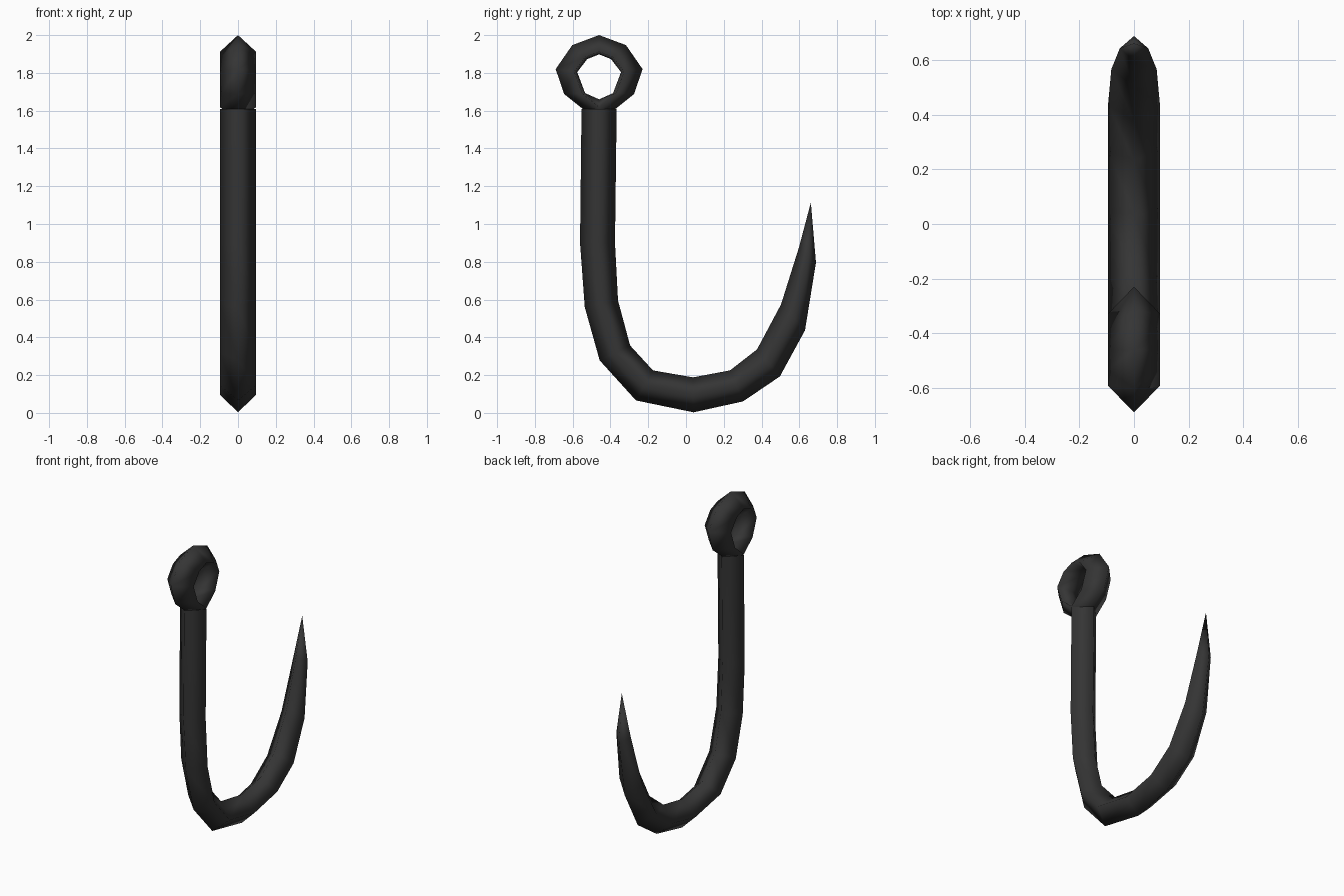
import bpy, bmesh

if "Cube" in bpy.data.objects:
    bpy.data.objects.remove(bpy.data.objects["Cube"])

mat = bpy.data.materials.new("dark_iron")
mat.diffuse_color = (0.035, 0.035, 0.035, 1)
mat.use_nodes = True
mat.node_tree.nodes["Principled BSDF"].inputs["Base Color"].default_value = mat.diffuse_color


def sweep(name, sections, closed=False, tip=None):
    """Four-sided tube in the YZ plane.
    Each section: outer (y, z), inner (y, z), half width, side position 0..1."""
    bm = bmesh.new()
    rings = []
    for oy, oz, iy, iz, w, t in sections:
        my, mz = oy + (iy - oy) * t, oz + (iz - oz) * t
        rings.append([bm.verts.new(c) for c in
                      ((0, oy, oz), (w, my, mz), (0, iy, iz), (-w, my, mz))])
    pairs = list(zip(rings, rings[1:]))
    if closed:
        pairs.append((rings[-1], rings[0]))
    for a, b in pairs:
        for k in range(4):
            n = (k + 1) % 4
            bm.faces.new((a[k], a[n], b[n], b[k]))
    if tip:
        v = bm.verts.new(tip)
        for k in range(4):
            bm.faces.new((rings[-1][k], rings[-1][(k + 1) % 4], v))
    bmesh.ops.recalc_face_normals(bm, faces=bm.faces)
    me = bpy.data.meshes.new(name)
    bm.to_mesh(me)
    bm.free()
    me.shade_smooth()
    me.materials.append(mat)
    ob = bpy.data.objects.new(name, me)
    bpy.context.collection.objects.link(ob)
    return ob


# Shank, bend and point in one tapering tube
W = 0.095
hook = [
    (-.553, 1.61, -.367, 1.61, W), (-.561, .90, -.376, .90, W),
    (-.536, .56, -.360, .595, W), (-.457, .278, -.296, .357, W),
    (-.265, .066, -.175, .225, W), (.040, .003, .037, .188, W),
    (.302, .061, .233, .225, W), (.497, .193, .376, .336, W),
    (.630, .437, .503, .574, .083), (.688, .796, .598, .876, .052),
]
sweep("hook_shank_and_point", [s + (0.5,) for s in hook], tip=(0, .661, 1.114))

# Eye: flattened inner face, half profile mirrored about the shank axis
CY = -0.46
half = [  # outer dy, z, inner dy, z
    (.142, 1.947, .063, 1.873), (.230, 1.82, .116, 1.804),
    (.185, 1.688, .074, 1.693),
]
right = [(CY + a, b, CY + c, d, W, .86) for a, b, c, d in half]
left = [(CY - a, b, CY - c, d, W, .86) for a, b, c, d in reversed(half)]
top = [(CY, 2.0, CY, 1.898, W, .86)]
bottom = [(CY, 1.54, CY, 1.66, W, .65)]
sweep("eye_ring", top + right + bottom + left, closed=True)
